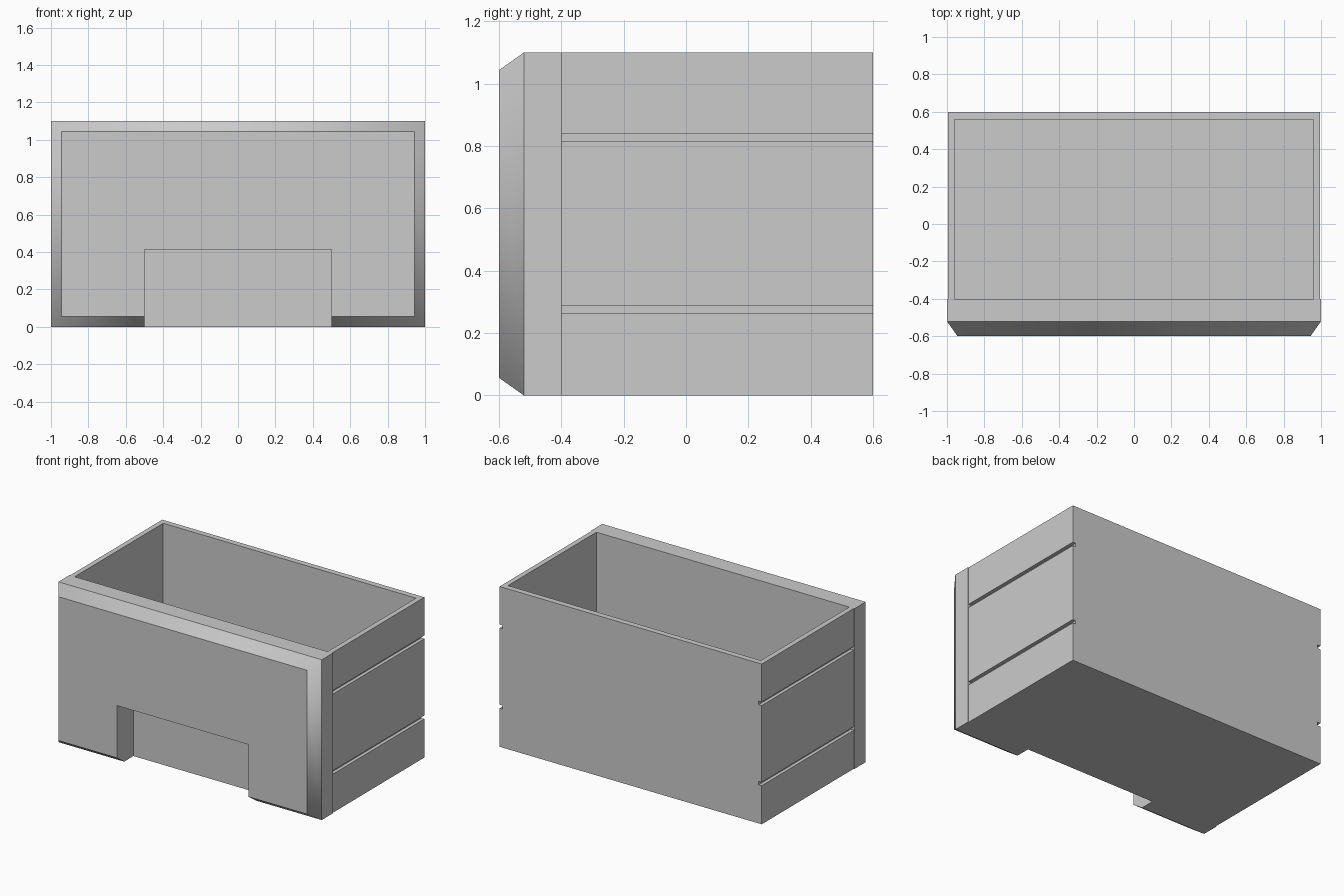
import bpy
import bmesh

cube = bpy.data.objects.get("Cube")
if cube:
    bpy.data.objects.remove(cube, do_unlink=True)

HEIGHT, SEAM, BACK = 1.1, -0.4, 0.6
HALF_BODY = 0.995

grey = bpy.data.materials.new("plain_grey")
grey.use_nodes = True
colour = (0.6, 0.6, 0.6, 1)
grey.diffuse_color = colour
grey.node_tree.nodes["Principled BSDF"].inputs["Base Color"].default_value = colour


def box(name, low, high):
    """Axis-aligned box between two corners."""
    bm = bmesh.new()
    bmesh.ops.create_cube(bm, size=1)
    for v in bm.verts:
        v.co = [h if c > 0 else l for c, l, h in zip(v.co, low, high)]
    mesh = bpy.data.meshes.new(name)
    bm.to_mesh(mesh)
    bm.free()
    mesh.materials.append(grey)
    obj = bpy.data.objects.new(name, mesh)
    bpy.context.collection.objects.link(obj)
    return obj


def cut(target, name, low, high):
    """Subtract a box from the target."""
    cutter = box(name, low, high)
    cutter.hide_render = True
    cutter.hide_viewport = True
    cutter.display_type = 'WIRE'
    mod = target.modifiers.new(name, 'BOOLEAN')
    mod.operation = 'DIFFERENCE'
    mod.solver = 'EXACT'
    mod.object = cutter
    bpy.context.view_layer.update()
    bpy.context.view_layer.objects.active = target
    bpy.ops.object.modifier_apply(modifier=name)
    bpy.data.objects.remove(cutter, do_unlink=True)


# Drawer box: open top, closed by the front panel
body = box("drawer_box", (-HALF_BODY, SEAM, 0), (HALF_BODY, BACK, HEIGHT))
cut(body, "cavity_cutter", (-0.96, SEAM - 0.1, 0.04), (0.96, 0.56, HEIGHT + 0.1))

# Runner grooves on both sides, open at the back
for side in (-1, 1):
    for z in (0.265, 0.815):
        xs = sorted((side * 0.972, side * 1.1))
        cut(body, "groove_cutter", (xs[0], SEAM - 0.1, z), (xs[1], BACK + 0.1, z + 0.024))

# Front panel with a chamfered face and softly shaded chamfers
panel = box("front_panel", (-1, -0.52, 0), (1, SEAM, HEIGHT))
bm = bmesh.new()
bm.from_mesh(panel.data)
front = min(bm.faces, key=lambda f: f.calc_center_median().y)
rim = list(front.edges)
slopes = bmesh.ops.inset_region(bm, faces=[front], thickness=0.08, depth=0)["faces"]
for v in front.verts:
    v.co.y = -0.6
for f in slopes:
    f.smooth = True
for e in rim + list(front.edges):
    e.smooth = False
for f in slopes:
    for e in f.edges:
        if any(n not in slopes for n in e.link_faces):
            e.smooth = False
bmesh.ops.recalc_face_normals(bm, faces=bm.faces)
bm.to_mesh(panel.data)
bm.free()

# Finger notch at the bottom of the panel
cut(panel, "notch_cutter", (-0.5, -0.8, -0.1), (0.5, -0.42, 0.415))
